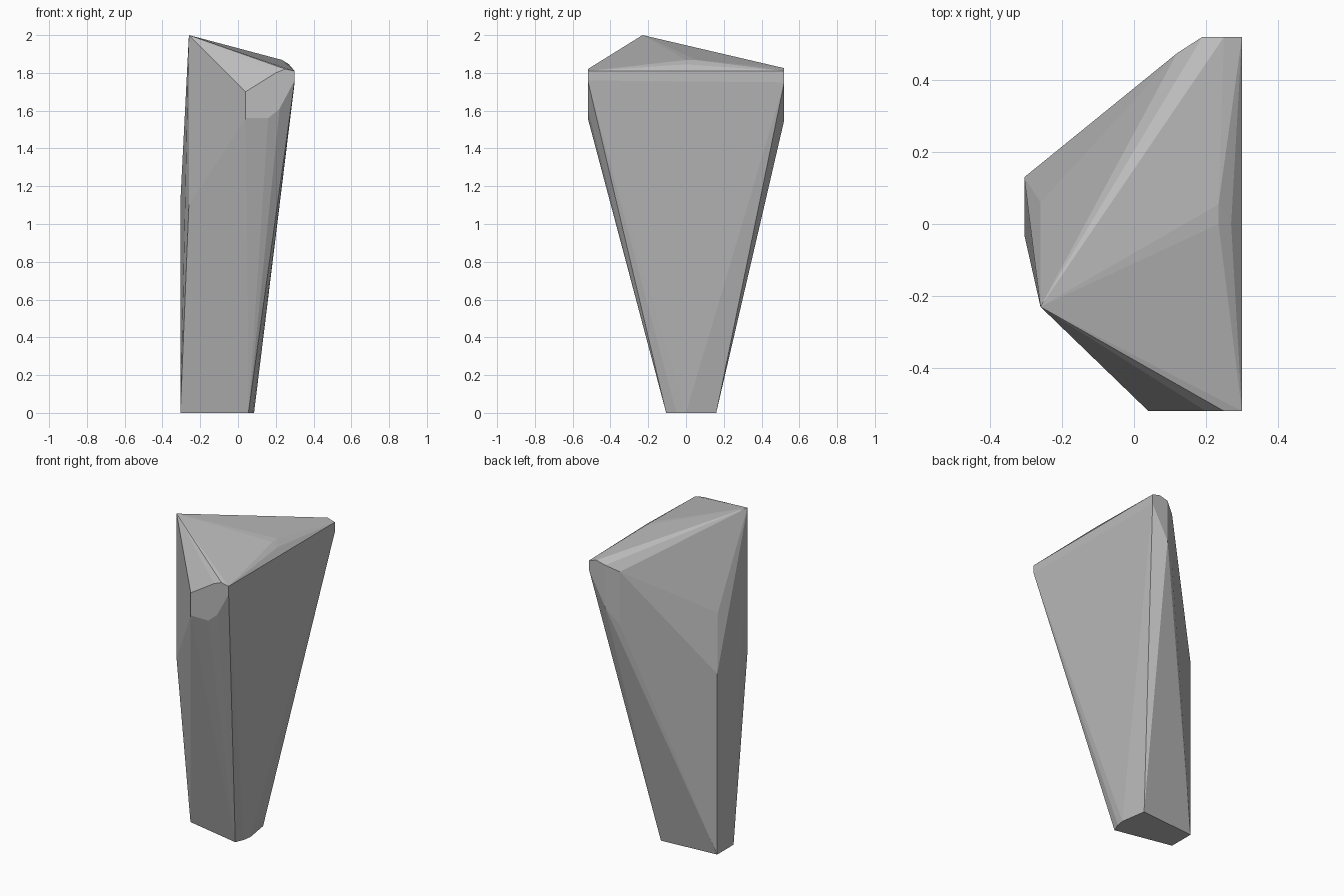
import bpy
import bmesh
from mathutils import Vector

cube = bpy.data.objects.get("Cube")
if cube:
    bpy.data.objects.remove(cube, do_unlink=True)


def make_material(name, color):
    mat = bpy.data.materials.new(name)
    mat.use_nodes = True
    mat.diffuse_color = color
    mat.node_tree.nodes["Principled BSDF"].inputs["Base Color"].default_value = color
    return mat


def cap(y, outline):
    """Outline of (x, z) pairs standing on a plane of constant y."""
    return [Vector((x, y, z)) for x, z in outline]


def base(z, outline):
    """Outline of (x, y) pairs lying on a plane of constant z."""
    return [Vector((x, y, z)) for x, y in outline]


def hull_object(name, points, material):
    """Wrap the points in a tight convex shell with flat faces."""
    bm = bmesh.new()
    for point in points:
        bm.verts.new(point)
    result = bmesh.ops.convex_hull(bm, input=bm.verts)
    loose = {v for v in result["geom_interior"] + result["geom_unused"]
             if isinstance(v, bmesh.types.BMVert) and v.is_valid}
    bmesh.ops.delete(bm, geom=list(loose), context="VERTS")
    bmesh.ops.recalc_face_normals(bm, faces=bm.faces)
    mesh = bpy.data.meshes.new(name)
    bm.to_mesh(mesh)
    bm.free()
    mesh.materials.append(material)
    obj = bpy.data.objects.new(name, mesh)
    bpy.context.collection.objects.link(obj)
    return obj


# Front end of the wide top
front_cap = cap(-0.52, [(0.04, 1.70), (0.04, 1.56), (0.16, 1.56), (0.22, 1.61),
                        (0.30, 1.76), (0.30, 1.81), (0.25, 1.82), (0.20, 1.80)])

# Back end of the wide top, with its chamfered corner
back_cap = cap(0.52, [(0.19, 1.55), (0.30, 1.75), (0.30, 1.81), (0.25, 1.825), (0.19, 1.81)])
back_chamfer = cap(0.475, [(0.12, 1.77), (0.12, 1.44)])

# Narrow foot with a rounded side
foot = base(0, [(-0.305, -0.03), (-0.305, 0.13), (0.06, 0.16),
                (0.085, 0), (0.077, -0.05), (0.055, -0.105)])

# Peak and the upright edge under it
peak = cap(-0.23, [(-0.26, 2.0), (-0.26, 1.1)])

# Shoulder of the left-hand wall
shoulder = cap(0.13, [(-0.305, 1.12)]) + cap(0.06, [(-0.26, 1.46)])

# Low crest along the top
crest = base(1.868, [(0.235, 0), (0.235, 0.055)]) + base(1.845, [(0.27, 0)])

stone = make_material("stone grey", (0.5, 0.5, 0.5, 1))
hull_object("stone_shard",
            front_cap + back_cap + back_chamfer + foot + peak + shoulder + crest,
            stone)
